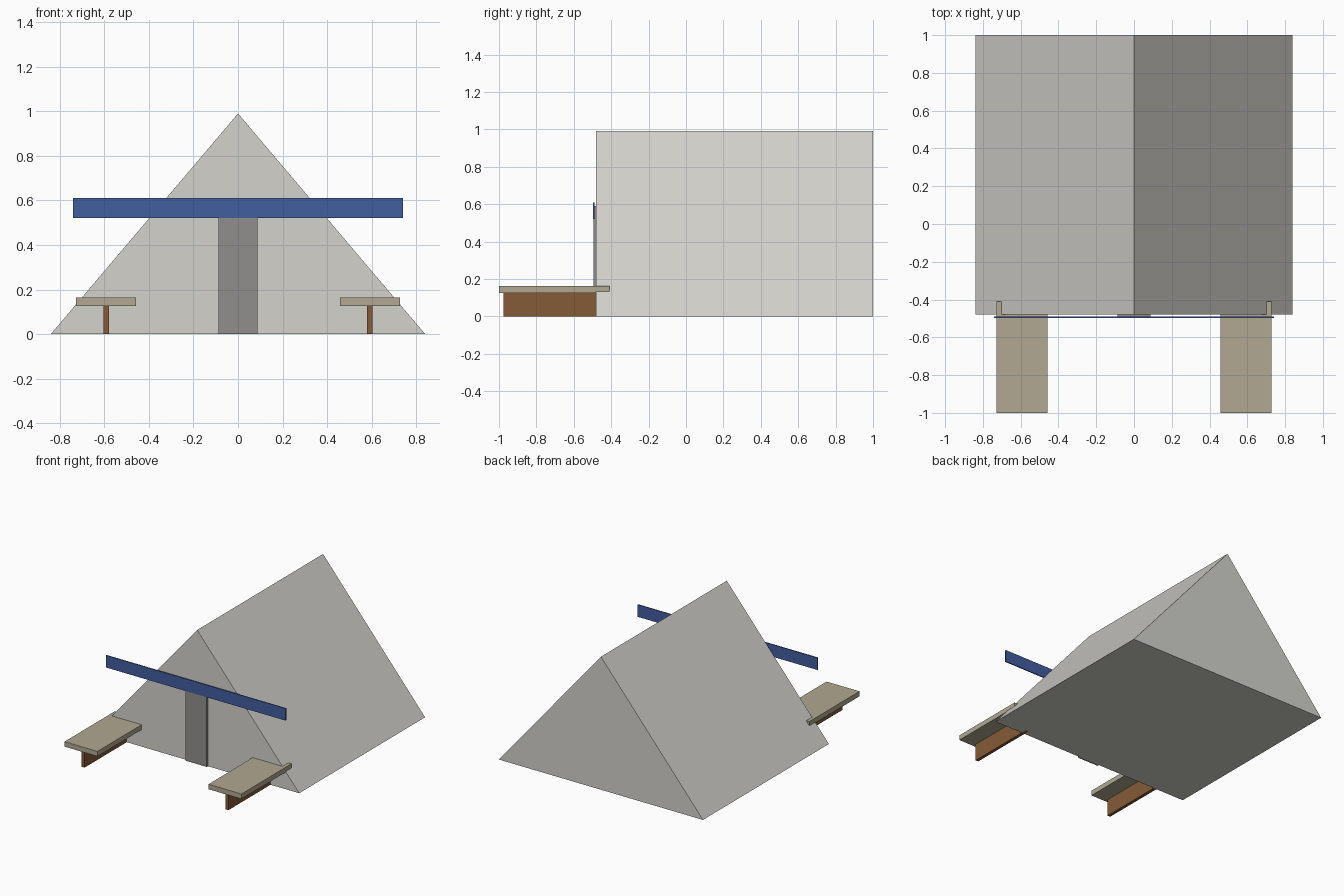
import bpy, bmesh

if "Cube" in bpy.data.objects:
    bpy.data.objects.remove(bpy.data.objects["Cube"])


def linear(c):
    c /= 255
    return c / 12.92 if c <= 0.04045 else ((c + 0.055) / 1.055) ** 2.4


def material(name, rgb):
    m = bpy.data.materials.new(name)
    m.diffuse_color = (*[linear(c) for c in rgb], 1)
    m.use_nodes = True
    m.node_tree.nodes["Principled BSDF"].inputs["Base Color"].default_value = m.diffuse_color
    return m


canvas = material("pale grey canvas", (211, 210, 204))
door_grey = material("door grey", (145, 143, 140))
blue = material("banner blue", (66, 94, 160))
tan = material("tabletop tan", (177, 168, 146))
brown = material("wood brown", (133, 91, 56))


def add(name, bm, mat):
    bmesh.ops.recalc_face_normals(bm, faces=bm.faces)
    mesh = bpy.data.meshes.new(name)
    bm.to_mesh(mesh)
    bm.free()
    mesh.materials.append(mat)
    bpy.context.collection.objects.link(bpy.data.objects.new(name, mesh))


def box(name, mat, xs, ys, zs):
    bm = bmesh.new()
    bmesh.ops.create_cube(bm, size=1)
    for v in bm.verts:
        for i, (lo, hi) in enumerate((xs, ys, zs)):
            v.co[i] = hi if v.co[i] > 0 else lo
    add(name, bm, mat)


# Tent body: triangular profile extruded from front to back
bm = bmesh.new()
profile = [(-0.84, 0), (0.84, 0), (0, 0.99)]
gable = bm.faces.new([bm.verts.new((x, -0.48, z)) for x, z in profile])
back = bmesh.ops.extrude_face_region(bm, geom=[gable], use_keep_orig=True)
bmesh.ops.translate(bm, vec=(0, 1.48, 0),
                    verts=[g for g in back["geom"] if isinstance(g, bmesh.types.BMVert)])
add("tent_body", bm, canvas)

# Door panel and the long board above it
box("door", door_grey, (-0.088, 0.088), (-0.494, -0.48), (0, 0.59))
box("sign_board", blue, (-0.74, 0.74), (-0.497, -0.489), (0.52, 0.61))

# Counter on each side: a flat top on a thin upright
for side, s in (("left", -1), ("right", 1)):
    box(side + "_counter_top", tan, sorted((s * 0.457, s * 0.728)), (-1, -0.41), (0.126, 0.163))
    box(side + "_counter_support", brown, sorted((s * 0.58, s * 0.604)), (-0.975, -0.435), (0, 0.126))
